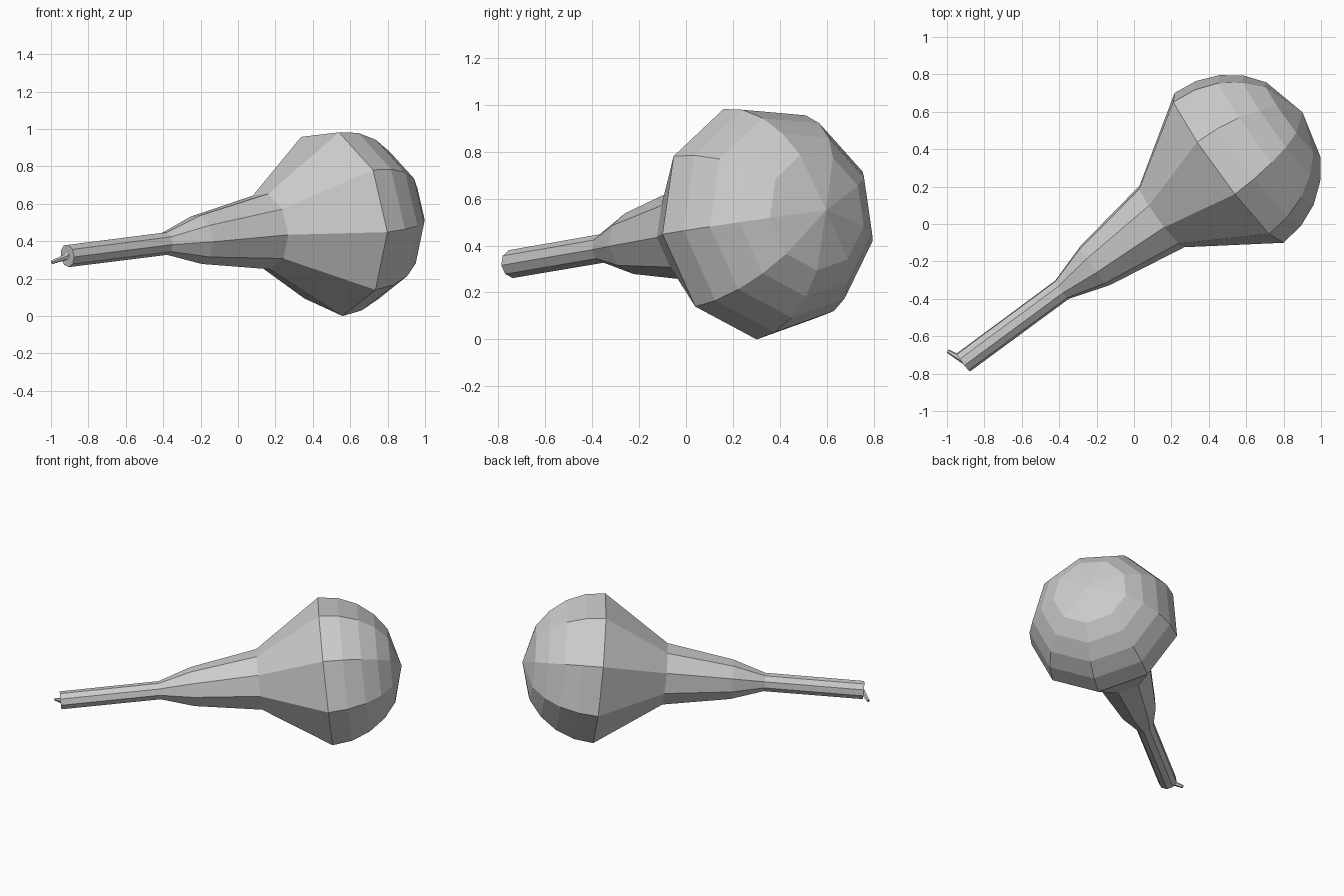
import bpy, bmesh
from math import sin, cos, pi, radians
from mathutils import Vector

if "Cube" in bpy.data.objects:
    bpy.data.objects.remove(bpy.data.objects["Cube"])

SIDES = 9
C = Vector((0.497, 0.30, 0.50))          # centre of the bulb's widest ring
A = Vector((0.80, 0.59, 0.101)).normalized()   # long axis, handle to bulb tip
U = Vector((0.601, -0.793, -0.102))
U = (U - A * U.dot(A)).normalized()      # direction of the first corner
V = U.cross(A)
if V.z < 0:
    V = -V


def lathe(name, profile, origin, axis, u, v, sides):
    """Flat-faced turned part; profile is (distance along axis, radius)."""
    bm = bmesh.new()
    rings = []
    for t, r in profile:
        c = origin + axis * t
        if r == 0:
            rings.append([bm.verts.new(c)] * sides)
        else:
            rings.append([bm.verts.new(c + (u * cos(k * 2 * pi / sides) + v * sin(k * 2 * pi / sides)) * r)
                          for k in range(sides)])
    for a, b in zip(rings, rings[1:]):
        for k in range(sides):
            n = (k + 1) % sides
            corners = list(dict.fromkeys((a[k], a[n], b[n], b[k])))
            bm.faces.new(corners)
    for ring in (rings[0], rings[-1]):
        if ring[0] is not ring[1]:
            bm.faces.new(ring)
    bmesh.ops.recalc_face_normals(bm, faces=bm.faces)
    mesh = bpy.data.meshes.new(name)
    bm.to_mesh(mesh)
    bm.free()
    obj = bpy.data.objects.new(name, mesh)
    bpy.context.collection.objects.link(obj)
    return obj


# Handle, flared neck and domed bulb in one turned body
R = 0.504
profile = [(-1.76, 0.061), (-1.103, 0.062), (-0.885, 0.133), (-0.44, 0.207)]
profile += [(R * sin(radians(d)), R * cos(radians(d))) for d in (0, 15, 30, 45, 60)]
profile += [(R, 0)]
lathe("gourd_body", profile, C, A, U, V, SIDES)

# Small tapered stem at the end of the handle
base, tip = Vector((-0.895, -0.738, 0.325)), Vector((-0.995, -0.68, 0.287))
d = (tip - base).normalized()
su = d.cross(Vector((0, 0, 1))).normalized()
lathe("stem_tip", [(0, 0.02), ((tip - base).length, 0.010)], base, d, su, d.cross(su), 6)
